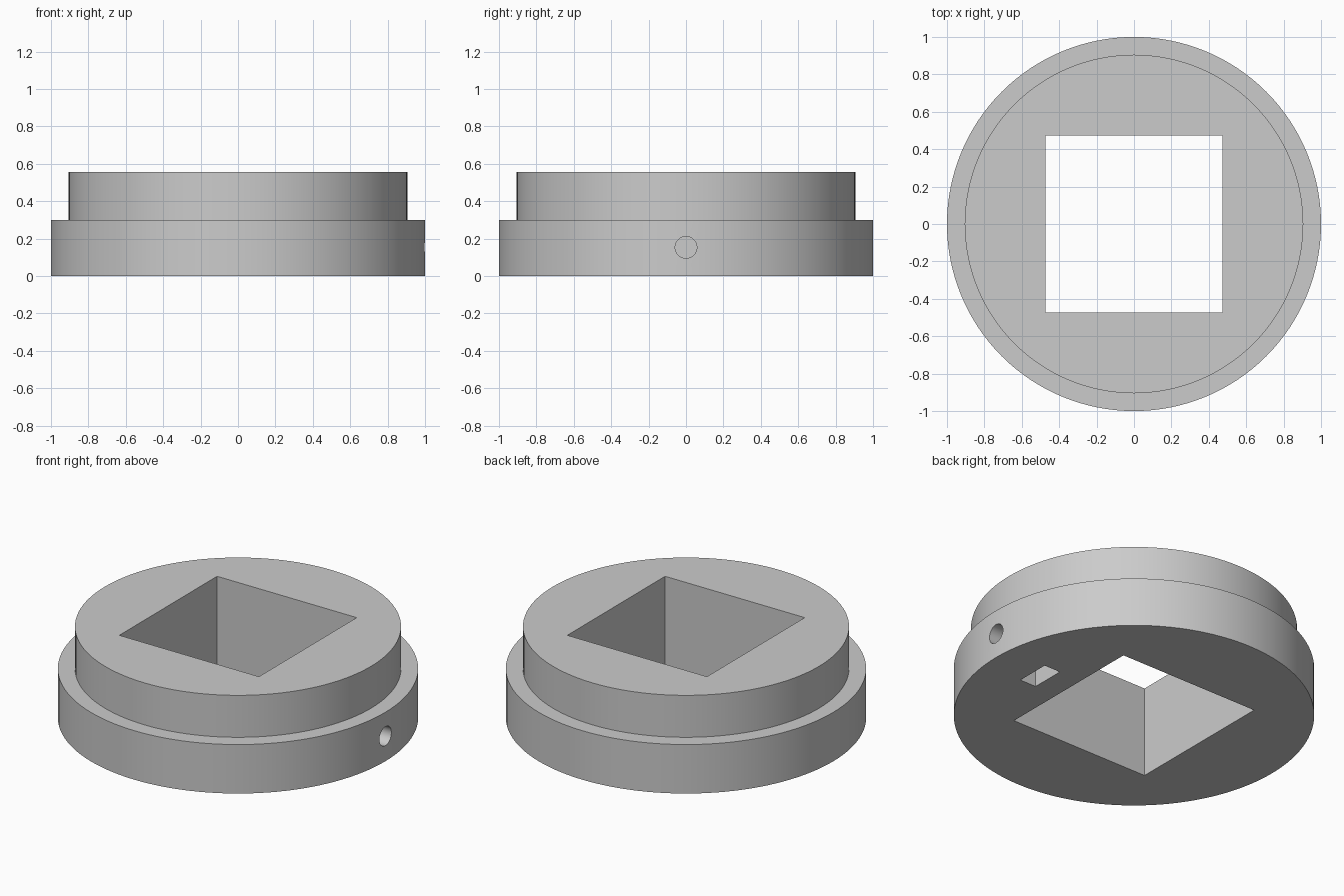
import bpy, math

cube = bpy.data.objects.get("Cube")
if cube:
    bpy.data.objects.remove(cube, do_unlink=True)

RIM_R, RIM_Z = 1.0, 0.30
HUB_R, TOP_Z = 0.905, 0.557
HOLE_Z = 0.153

grey = bpy.data.materials.new("plain grey")
grey.use_nodes = True
colour = (0.6, 0.6, 0.6, 1)
grey.diffuse_color = colour
grey.node_tree.nodes["Principled BSDF"].inputs["Base Color"].default_value = colour


def box(name, size, location):
    bpy.ops.mesh.primitive_cube_add(size=1, location=location)
    ob = bpy.context.object
    ob.name = name
    ob.scale = size
    return ob


def revolve(name, profile, sides):
    """Closed solid turned about z; the profile runs from bottom to top."""
    verts, faces = [], []
    for r, z in profile:
        for i in range(sides):
            a = math.tau * i / sides
            verts.append((r * math.cos(a), r * math.sin(a), z))
    for ring in range(len(profile) - 1):
        for i in range(sides):
            j = (i + 1) % sides
            a, b = ring * sides, (ring + 1) * sides
            faces.append((a + i, a + j, b + j, b + i))
    faces.append(tuple(reversed(range(sides))))
    faces.append(tuple(range(len(verts) - sides, len(verts))))
    mesh = bpy.data.meshes.new(name)
    mesh.from_pydata(verts, [], faces)
    ob = bpy.data.objects.new(name, mesh)
    bpy.context.collection.objects.link(ob)
    return ob


# Stepped round collar
collar = revolve("stepped_collar", [(RIM_R, 0), (RIM_R, RIM_Z),
                                    (HUB_R, RIM_Z), (HUB_R, TOP_Z)], 128)
collar.data.materials.append(grey)

# Square bore, nut pocket in the underside, and side screw hole
bore = box("square_bore_cutter", (0.946, 0.946, 2), (0, 0, 0.3))
pocket = box("nut_pocket_cutter", (0.11, 0.21, 0.52), (0.68, 0, 0))
bpy.ops.mesh.primitive_cylinder_add(vertices=48, radius=0.058, depth=0.8,
                                    location=(0.8, 0, HOLE_Z),
                                    rotation=(0, math.pi / 2, 0))
hole = bpy.context.object
hole.name = "screw_hole_cutter"

bpy.ops.object.select_all(action="DESELECT")
collar.select_set(True)
bpy.context.view_layer.objects.active = collar
for cutter in (bore, pocket, hole):
    cutter.hide_render = True
    mod = collar.modifiers.new(cutter.name, "BOOLEAN")
    mod.operation = "DIFFERENCE"
    mod.solver = "EXACT"
    mod.object = cutter
    bpy.ops.object.modifier_apply(modifier=mod.name)
for cutter in (bore, pocket, hole):
    bpy.data.objects.remove(cutter, do_unlink=True)

bpy.ops.object.shade_smooth_by_angle(angle=math.radians(30))
